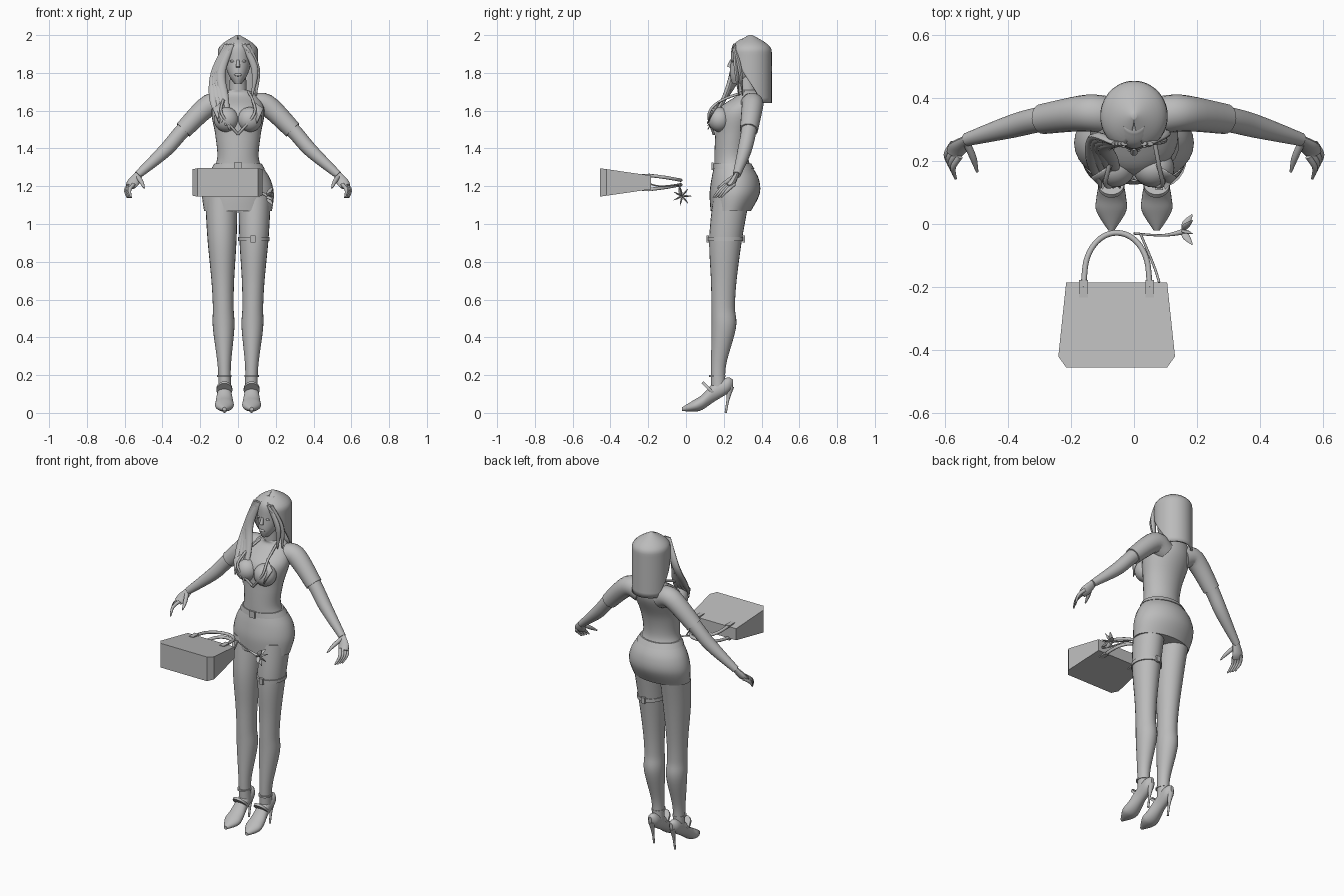
import bpy, bmesh, math
from mathutils import Vector

cube = bpy.data.objects.get("Cube")
if cube:
    bpy.data.objects.remove(cube, do_unlink=True)

grey = bpy.data.materials.new("plain grey")
grey.use_nodes = True
tone = (0.5, 0.5, 0.5, 1)
grey.diffuse_color = tone
grey.node_tree.nodes["Principled BSDF"].inputs["Base Color"].default_value = tone
parts = []
SIDES = {"left": 1, "right": -1}
UPRIGHT = Vector((0, 0, 1))
LENGTHWISE = Vector((0, 1, 0))
SIDEWAYS = Vector((1, 0, 0))


def finish(name, bm, thickness=None):
    """Turn a bmesh into a finished grey part, optionally thickened."""
    bmesh.ops.recalc_face_normals(bm, faces=bm.faces)
    mesh = bpy.data.meshes.new(name)
    bm.to_mesh(mesh)
    bm.free()
    mesh.materials.append(grey)
    obj = bpy.data.objects.new(name, mesh)
    bpy.context.collection.objects.link(obj)
    if thickness:
        obj.modifiers.new("thickness", "SOLIDIFY").thickness = thickness
    parts.append(obj)


def bridge(bm, first, second, closed=True):
    """Join two rows of vertices with quads."""
    count = len(first)
    for k in range(count if closed else count - 1):
        following = (k + 1) % count
        bm.faces.new((first[k], first[following], second[following], second[k]))


def blend(before, start, end, after, t):
    """Catmull-Rom value between start and end."""
    slope_in = (end - before) / 2
    slope_out = (after - start) / 2
    gap = end - start
    return start + t * (slope_in + t * (3 * gap - 2 * slope_in - slope_out
                                        + t * (slope_in + slope_out - 2 * gap)))


def refine(rows, steps=6):
    """Add smooth in-between rows."""
    result = []
    last = len(rows) - 1
    for i in range(last):
        around = (rows[max(i - 1, 0)], rows[i], rows[i + 1], rows[min(i + 2, last)])
        for step in range(steps):
            result.append([blend(*values, step / steps) for values in zip(*around)])
    result.append(list(rows[last]))
    return result


def loft(name, rows, axis=None, sides=24):
    """Skin ellipses (x, y, z, width radius, depth radius) along a path or fixed axis."""
    rows = refine(rows)
    centres = [Vector(row[:3]) for row in rows]
    last = len(rows) - 1
    whole = (centres[last] - centres[0]).normalized()
    reference = LENGTHWISE if abs(whole.x) > 0.6 else SIDEWAYS
    bm = bmesh.new()
    rings = []
    for i, (*_, width, depth) in enumerate(rows):
        direction = axis or (centres[min(i + 1, last)] - centres[max(i - 1, 0)]).normalized()
        across = (reference - direction * reference.dot(direction)).normalized()
        along = direction.cross(across)
        ring = []
        for k in range(sides):
            angle = math.tau * k / sides
            offset = across * math.cos(angle) * width + along * math.sin(angle) * depth
            ring.append(bm.verts.new(centres[i] + offset))
        rings.append(ring)
    for lower, upper in zip(rings, rings[1:]):
        bridge(bm, lower, upper)
    bm.faces.new(rings[0])
    bm.faces.new(rings[last])
    finish(name, bm)


def stack(name, rows):
    """Level rings given as (height, half width, front y, back y)."""
    loft(name, [(0, (front + back) / 2, z, width, (back - front) / 2)
                for z, width, front, back in rows], UPRIGHT, 32)


def tube(name, points, side=1, flat=1, sides=12):
    """Round or flattened tube through (x, y, z, radius), mirrored by side."""
    loft(name, [(x * side, y, z, radius, radius * flat) for x, y, z, radius in points],
         sides=sides)


def place(name, bm, centre, size):
    bmesh.ops.scale(bm, vec=size, verts=bm.verts)
    bmesh.ops.translate(bm, vec=centre, verts=bm.verts)
    finish(name, bm)


def ball(name, centre, size):
    bm = bmesh.new()
    bmesh.ops.create_uvsphere(bm, u_segments=24, v_segments=16, radius=1)
    place(name, bm, centre, size)


def box(name, centre, size):
    bm = bmesh.new()
    bmesh.ops.create_cube(bm, size=1)
    place(name, bm, centre, size)


# Torso, neck, skirt and belt
stack("torso", [(1.27, .14, .15, .36), (1.35, .11, .15, .33), (1.47, .12, .155, .345),
                (1.6, .14, .165, .4), (1.68, .1, .27, .4), (1.71, .05, .28, .38)])
tube("neck", [(0, .33, 1.67, .048), (0, .32, 1.8, .042)], sides=24)
stack("skirt", [(1.07, .18, .13, .345), (1.16, .19, .125, .39),
                (1.24, .17, .135, .385), (1.31, .125, .15, .345)])
stack("belt", [(1.29, .143, .142, .363), (1.32, .125, .145, .345)])
box("belt_buckle", (0, .14, 1.305), (.04, .01, .04))

# Head and face
stack("head", [(1.745, .02, .245, .3), (1.79, .05, .232, .37), (1.86, .07, .237, .42),
               (1.94, .07, .245, .415), (1.98, .04, .29, .38)])
tube("nose", [(0, .24, 1.87, .006), (0, .228, 1.83, .012)])
ball("lips", (0, .234, 1.79), (.02, .007, .008))

# Hair shell: arcs that open wider around the face towards the tips
strands = 36
levels = 24
bm = bmesh.new()
arcs = []
for level in range(levels + 1):
    fall = max(level / levels, .02) ** 2
    bulge = math.sin(math.pi / 2 * min(1, 4 * fall + .05))
    opening = 2.2 * fall
    arc = []
    for k in range(strands + 1):
        angle = opening + (math.tau - 2 * opening) * k / strands
        arc.append(bm.verts.new((.107 * bulge * math.sin(angle),
                                 .342 - .112 * bulge * math.cos(angle),
                                 2 - .36 * fall)))
    arcs.append(arc)
for upper, lower in zip(arcs, arcs[1:]):
    bridge(bm, upper, lower, closed=False)
bm.faces.new(arcs[0])
finish("hair", bm, .012)

# Loose locks: a long set over the right of the chest, a short set on the left
for i in range(4):
    shift = i * .02
    tube(f"right_hair_lock_{i + 1}",
         [(-.03 - shift / 2, .255, 1.95, .012), (-.09 - shift / 2, .245 + shift / 2, 1.8, .024),
          (-.07 - shift, .2, 1.66, .022), (-.045 - shift, .115, 1.5 + shift, .004)], flat=.6)
for i in range(2):
    shift = i * .02
    tube(f"left_hair_lock_{i + 1}",
         [(.03 + shift, .255, 1.95, .012), (.088 + shift / 2, .265 + shift, 1.82, .018),
          (.075 + shift, .28 + shift, 1.68, .004)], flat=.6)

# Shared half-body paths, mirrored for each side
arm = [(.07, .34, 1.615, .055), (.15, .352, 1.63, .051), (.29, .333, 1.497, .041),
       (.385, .31, 1.39, .037), (.53, .268, 1.26, .021)]
leg = [(1.14, .24, .086), (.92, .21, .077), (.7, .2, .06), (.56, .197, .055),
       (.45, .2, .057), (.25, .172, .035), (.12, .172, .034)]
shoe = [(-.02, .02, .01, .01), (.04, .037, .047, .03), (.085, .056, .047, .04),
        (.15, .11, .036, .05), (.22, .145, .032, .042), (.25, .155, .01, .02)]
neckline = [(.055, .31, 1.7), (.08, .18, 1.65), (.085, .12, 1.58), (0, .148, 1.475)]
lapel = [(.07, .19, 1.655), (.135, .15, 1.61), (.1, .115, 1.53)]
ankle = .072

for name, side in SIDES.items():
    # Eyes, bust and open shirt front
    ball(name + "_eye", (side * .03, .247, 1.862), (.013, .006, .006))
    ball(name + "_bust", (side * .062, .178, 1.553), (.066, .062, .066))
    tube(name + "_shirt_edge", [(*point, .007) for point in neckline], side)
    bm = bmesh.new()
    bm.faces.new([bm.verts.new((x * side, y, z)) for x, y, z in lapel])
    finish(name + "_lapel", bm, .006)

    # Arm with a short sleeve over its upper part
    tube(name + "_arm", arm, side, sides=20)
    tube(name + "_sleeve", [(x, y, z, radius + .007) for x, y, z, radius in arm[:3]],
         side, sides=20)

    # Hand
    tube(name + "_palm", [(.52, .272, 1.27, .02), (.555, .245, 1.22, .032),
                          (.57, .222, 1.198, .026)], side, .55)
    for i in range(4):
        spread = (i - 1.5) * .014
        tube(f"{name}_finger_{i + 1}",
             [(.563 + spread / 2, .235 + spread, 1.21, .01),
              (.584 + spread / 2, .2 + spread, 1.18, .009),
              (.576 + spread / 2, .165 + spread, 1.14, .004)], side)
    tube(name + "_thumb", [(.53, .255, 1.25, .012), (.51, .21, 1.22, .011),
                           (.497, .165, 1.19, .004)], side)

    # Leg, high-heeled shoe and its straps
    loft(name + "_leg", [(side * (.068 + .018 * z), y, z, radius, radius * 1.13)
                         for z, y, radius in leg], UPRIGHT)
    loft(name + "_shoe", [(side * ankle, *row) for row in shoe], LENGTHWISE)
    tube(name + "_heel", [(ankle, .235, .14, .02), (ankle, .222, .07, .008),
                          (ankle, .21, 0, .006)], side)
    loft(name + "_ankle_strap", [(side * ankle, .166, z, .038, .043) for z in (.19, .2)], UPRIGHT)
    loft(name + "_instep_strap", [(side * ankle, y, y, .042, .052) for y in (.12, .13)],
         (UPRIGHT + LENGTHWISE).normalized())

# Garter on the left thigh
loft("garter", [(.084, .21, z, .083, .094) for z in (.91, .93)], UPRIGHT)
for name, y in (("front", .115), ("rear", .305)):
    box(f"garter_{name}_buckle", (.08, y, .92), (.025, .014, .036))

# Handbag lying on its side, thinning towards the handles
bag_x = -.055
bag_z = 1.22
rim = -.185
half_outline = [(.16, rim), (.185, -.42), (.16, -.455)]
outline = half_outline + [(-x, y) for x, y in reversed(half_outline)]
bm = bmesh.new()
layers = [[bm.verts.new((bag_x + x, y, bag_z + face * (.036 + (rim - y) * .145)))
           for x, y in outline] for face in (-1, 1)]
bridge(bm, *layers)
for layer in layers:
    bm.faces.new(layer)
finish("bag_body", bm)

# Bag handles and the tabs that hold them
for face_name, face in (("upper", 1), ("lower", -1)):
    arch = []
    for i in range(9):
        angle = math.pi * i / 8
        rise = abs(math.sin(angle))
        arch.append((bag_x - .105 * math.cos(angle), -.2 + .172 * rise ** .8,
                     bag_z + face * (.038 - .026 * rise), .009))
    tube(f"bag_{face_name}_handle", arch)
    for name, side in SIDES.items():
        box(f"bag_{face_name}_{name}_tab",
            (bag_x + side * .105, -.205, bag_z + face * .04), (.028, .055, .012))

# Flower charm with its cord and stem
tube("charm_cord", [(.08, rim, 1.21, .004), (.062, -.13, 1.2, .004), (.02, -.03, 1.21, .004)])
tube("flower_stem", [(0, -.03, 1.215, .004), (.09, -.036, 1.18, .004), (.155, -.025, 1.15, .009)])
heart = Vector((.155, -.02, 1.148))
petals = 7
for i in range(petals):
    angle = math.tau * i / petals
    outward = LENGTHWISE * math.cos(angle) + UPRIGHT * math.sin(angle)
    middle = heart + SIDEWAYS * .01 + outward * .022
    tip = heart + SIDEWAYS * .03 + outward * .05
    tube(f"flower_petal_{i + 1}", [(*heart, .005), (*middle, .012), (*tip, .002)], flat=.4)

# Smooth shading with crisp edges
bpy.ops.object.select_all(action="DESELECT")
for obj in parts:
    obj.select_set(True)
bpy.context.view_layer.objects.active = parts[0]
bpy.ops.object.shade_smooth_by_angle(angle=math.radians(40))
